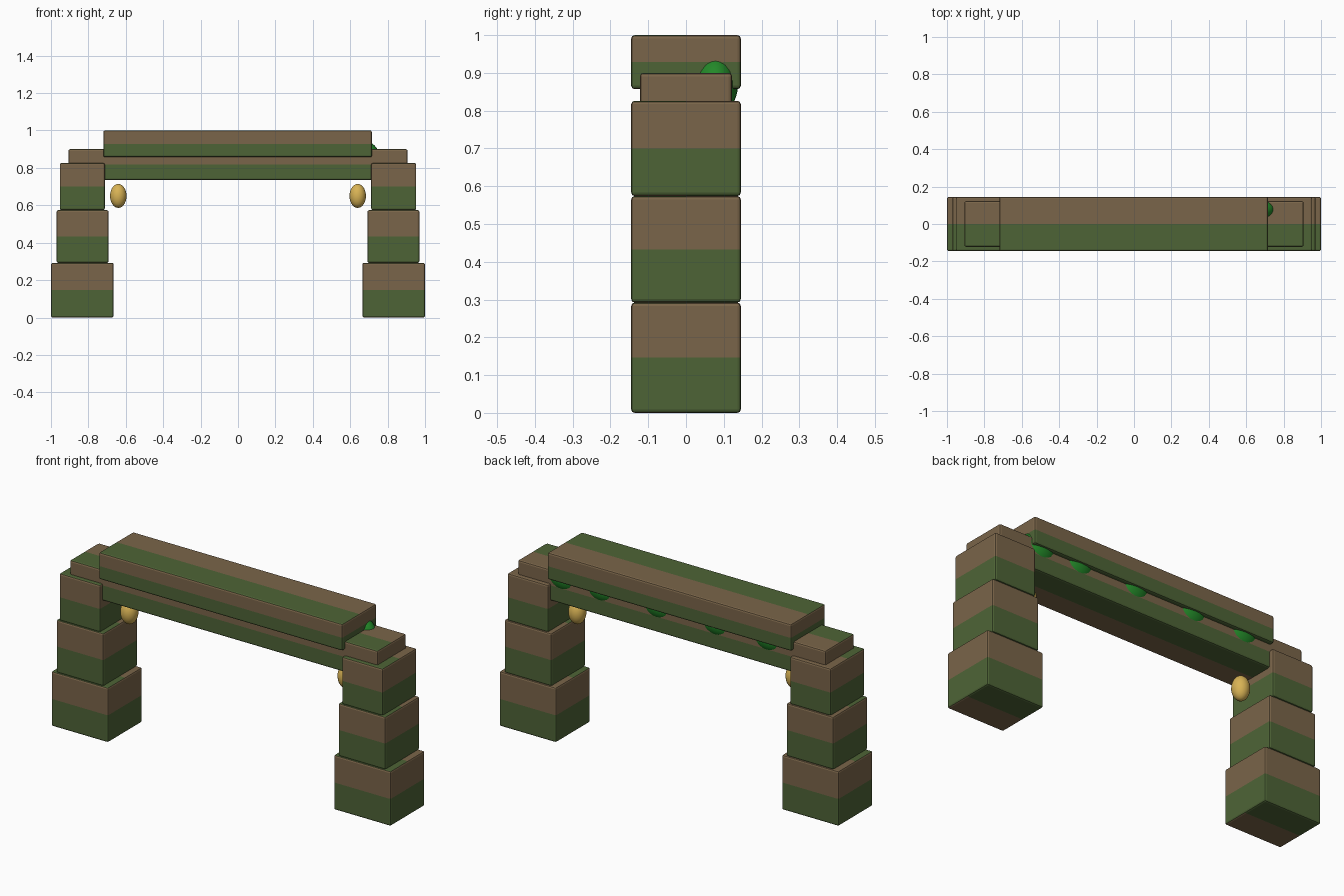
import bpy
import bmesh
from mathutils import Matrix, Vector

cube = bpy.data.objects.get("Cube")
if cube:
    bpy.data.objects.remove(cube, do_unlink=True)


def material(name, rgb):
    mat = bpy.data.materials.new(name)
    mat.use_nodes = True
    color = (*rgb, 1.0)
    mat.diffuse_color = color
    bsdf = next(n for n in mat.node_tree.nodes if n.type == "BSDF_PRINCIPLED")
    bsdf.inputs["Base Color"].default_value = color
    bsdf.inputs["Roughness"].default_value = 0.9
    return mat


brown = material("weathered_brown", (0.195, 0.130, 0.067))
moss = material("moss_green", (0.076, 0.127, 0.037))
leaf = material("leaf_green", (0.017, 0.25, 0.022))
gold = material("lantern_gold", (0.69, 0.45, 0.09))


def finish(bm, name, mats):
    mesh = bpy.data.meshes.new(name)
    bm.to_mesh(mesh)
    bm.free()
    for mat in mats:
        mesh.materials.append(mat)
    obj = bpy.data.objects.new(name, mesh)
    bpy.context.collection.objects.link(obj)
    return obj


def block(name, x0, x1, z0, z1, half_depth):
    """Bevelled stone, half brown and half moss on every face."""
    bm = bmesh.new()
    size = Vector((x1 - x0, 2 * half_depth, z1 - z0))
    mid = Vector(((x0 + x1) / 2, 0, (z0 + z1) / 2))
    bmesh.ops.create_cube(bm, size=1, matrix=Matrix.Translation(mid) @ Matrix.Diagonal((*size, 1)))
    bmesh.ops.bevel(bm, geom=bm.edges[:], offset=0.009, segments=2, profile=0.5, affect="EDGES")
    for normal in ((0, 0, 1), (0, 1, 0)):
        bmesh.ops.bisect_plane(bm, geom=bm.verts[:] + bm.edges[:] + bm.faces[:],
                               plane_co=mid, plane_no=normal)
    bm.normal_update()
    for face in bm.faces:
        c, n = face.calc_center_median(), face.normal
        if n.z > 0.75:
            mossy = c.y < 0
        elif n.z < -0.75:
            mossy = c.y > 0
        else:
            mossy = c.z < mid.z
        face.material_index = int(mossy)
    return finish(bm, name, [brown, moss])


def ellipsoid(name, center, radii, mat):
    bm = bmesh.new()
    bmesh.ops.create_uvsphere(bm, u_segments=24, v_segments=14, radius=1,
                              matrix=Matrix.Translation(center) @ Matrix.Diagonal((*radii, 1)))
    for face in bm.faces:
        face.smooth = True
    return finish(bm, name, [mat])


# Stepped pillars and hanging lanterns on both sides
pillar_steps = [("base", 0.665, 1.0, 0.0, 0.292),
                ("middle", 0.692, 0.97, 0.292, 0.574),
                ("top", 0.712, 0.953, 0.574, 0.826)]
for side, sign in (("left", 1), ("right", -1)):
    for part, inner, outer, z0, z1 in pillar_steps:
        x0, x1 = sorted((sign * inner, sign * outer))
        block(f"{side}_pillar_{part}", x0, x1, z0, z1, 0.145)
    ellipsoid(f"{side}_lantern", (sign * 0.64, 0, 0.65), (0.044, 0.044, 0.064), gold)

# Two stacked lintels
block("lower_lintel", -0.907, 0.907, 0.735, 0.9, 0.122)
block("upper_lintel", -0.72, 0.716, 0.857, 1.0, 0.145)

# Leaf clumps tucked under the upper lintel along the back
for i, x in enumerate((0.652, 0.425, 0.09, -0.255, -0.56)):
    ellipsoid(f"leaf_clump_{i + 1}", (x, 0.078, 0.87), (0.1, 0.06, 0.08), leaf)
